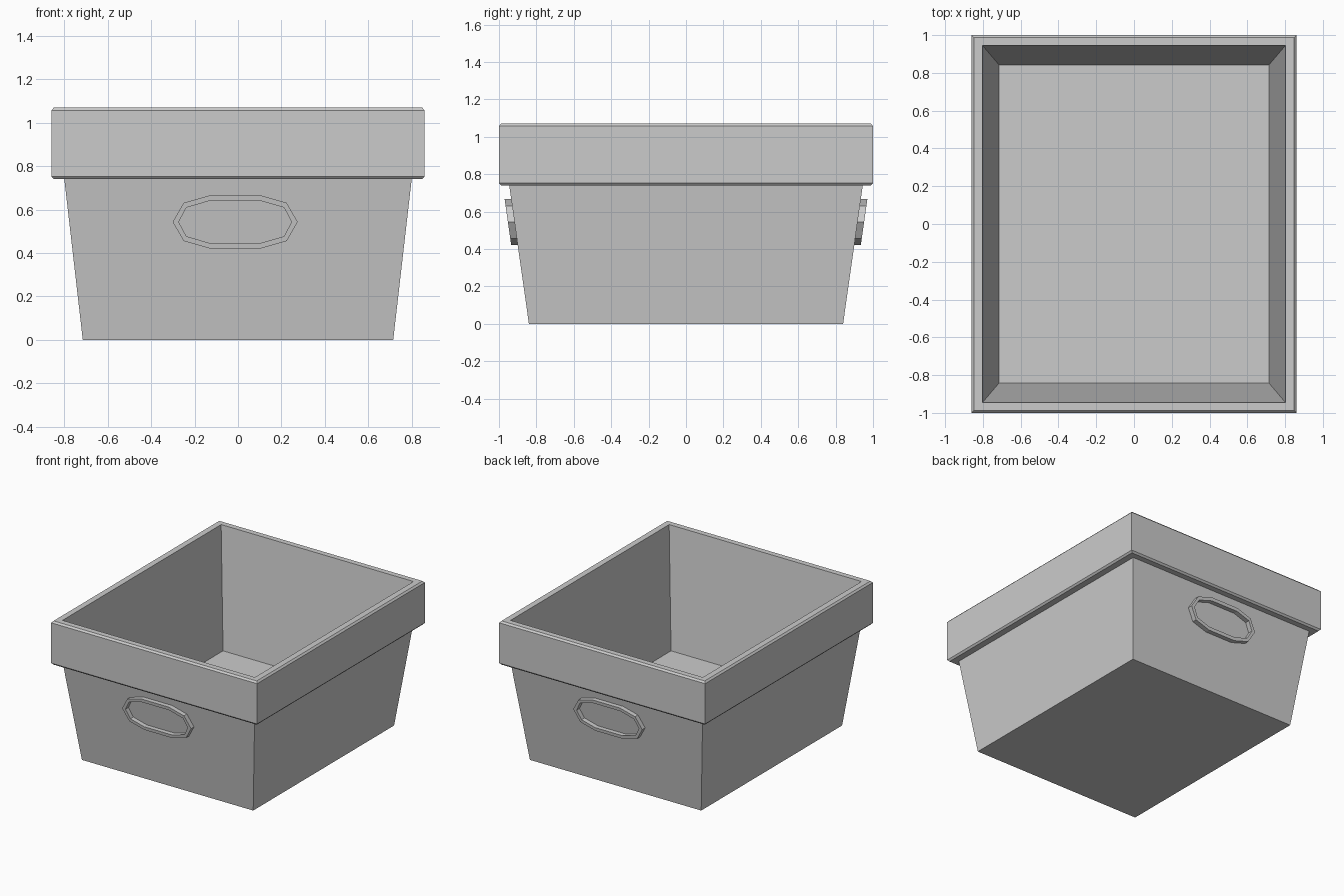
import bpy

if "Cube" in bpy.data.objects:
    bpy.data.objects.remove(bpy.data.objects["Cube"])


def make_object(name, verts, faces):
    mesh = bpy.data.meshes.new(name)
    mesh.from_pydata(verts, [], faces)
    mesh.update()
    obj = bpy.data.objects.new(name, mesh)
    bpy.context.collection.objects.link(obj)
    return obj


def bridge(a, b, n):
    """Quads between two rings of n vertices starting at indices a and b."""
    return [(a + i, a + (i + 1) % n, b + (i + 1) % n, b + i) for i in range(n)]


# Bin body: rectangular rings (half x, half y, z) from underside, over the rim, to inner floor
profile = [(0.715, 0.84, 0), (0.80, 0.945, 0.74), (0.848, 0.988, 0.74),
           (0.86, 1.0, 0.753), (0.86, 1.0, 1.057), (0.848, 0.988, 1.07),
           (0.803, 0.946, 1.07), (0.715, 0.843, 0.18)]
verts = [(sx * x, sy * y, z) for x, y, z in profile
         for sx, sy in ((-1, -1), (1, -1), (1, 1), (-1, 1))]
last = 4 * (len(profile) - 1)
faces = [(3, 2, 1, 0), tuple(range(last, last + 4))]
for k in range(len(profile) - 1):
    faces += bridge(4 * k, 4 * k + 4, 4)
make_object("storage_bin", verts, faces)


# Handles: ten-sided raised rings following the sloped end walls
def outline(tip, shoulder, flat, half_h, shoulder_h):
    right = [(flat, -half_h), (shoulder, -shoulder_h), (tip, 0),
             (shoulder, shoulder_h), (flat, half_h)]
    return right + [(-x, -z) for x, z in right]


CX, CZ = -0.013, 0.543
outer = outline(0.288, 0.237, 0.115, 0.123, 0.088)
inner = outline(0.26, 0.225, 0.115, 0.098, 0.066)


def make_handle(name, side):
    verts = []
    for ring, lift in ((outer, -0.008), (outer, 0.035), (inner, 0.035), (inner, -0.008)):
        for x, dz in ring:
            z = CZ + dz
            verts.append((CX + x, side * (0.84 + 0.142 * z + lift), z))
    faces = []
    for k in range(4):
        faces += bridge(10 * k, 10 * ((k + 1) % 4), 10)
    if side > 0:
        faces = [f[::-1] for f in faces]
    make_object(name, verts, faces)


make_handle("front_handle", -1)
make_handle("back_handle", 1)
